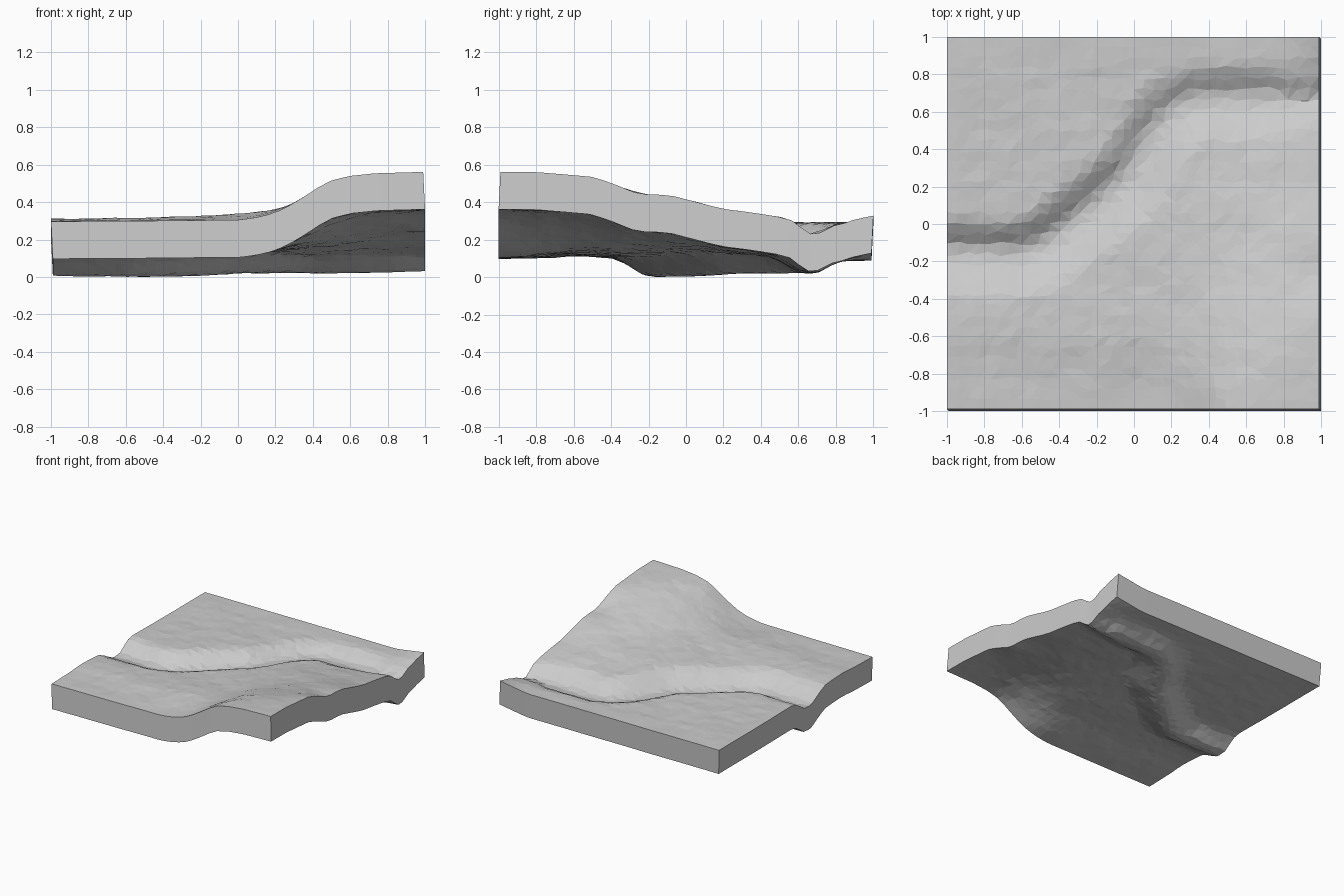
import bpy, bmesh, math, random
from mathutils import Vector, noise

if "Cube" in bpy.data.objects:
    bpy.data.objects.remove(bpy.data.objects["Cube"])

random.seed(4)
N = 36                      # grid cells per side
SHIFT = Vector((0.01, -0.01, -0.2))   # slightly leaning slab thickness

# river bank line (middle of the steep north bank), west to east
BANK = [(-1.3, -0.045), (-0.62, -0.06), (-0.52, -0.02), (-0.3, 0.15), (-0.12, 0.31),
        (0.0, 0.52), (0.1, 0.65), (0.22, 0.735), (0.34, 0.775), (0.72, 0.775),
        (0.86, 0.745), (1.3, 0.74)]
# hill profiles along the front edge (by x) and along the right edge (by y)
FRONT = [(-1, 0), (0, 0.03), (0.1, 0.08), (0.2, 0.17), (0.3, 0.36), (0.4, 0.6), (0.48, 0.8),
         (0.6, 0.92), (0.75, 0.975), (1, 1)]
RIGHT = [(-1, 1), (-0.8, 0.995), (-0.5, 0.89), (-0.4, 0.76), (-0.25, 0.54), (-0.15, 0.545),
         (-0.07, 0.51), (0.1, 0.34), (0.2, 0.25), (0.35, 0.18), (0.6, 0.03), (1, 0)]
FLOOR = [(-1, 0.212), (-0.5, 0.207), (-0.2, 0.212), (0, 0.225), (0.7, 0.228), (1, 0.236)]
# channel cut strength against distance south of the bank line
CHANNEL = [(-0.08, 0), (-0.03, 0.22), (0.05, 0.9), (0.09, 1), (0.15, 0.97),
           (0.2, 0.7), (0.28, 0.22), (0.34, 0)]
# low swell running across the south ground (by y)
SWELL = [(-1, 0), (-0.85, 0.003), (-0.72, 0.009), (-0.62, 0.017), (-0.5, 0.012), (-0.35, 0.003), (0, 0)]


def interp(table, t):
    if t <= table[0][0]:
        return table[0][1]
    for (a, u), (b, v) in zip(table, table[1:]):
        if t <= b:
            return u + (v - u) * (t - a) / (b - a)
    return table[-1][1]


def soft(table, t, w):
    """Profile value averaged over a window of half width w."""
    return sum(interp(table, t + w * k / 4) for k in range(-4, 5)) / 9


def hill_shape(x, y):
    """Sweep from the front profile to the right profile around the corner."""
    r = math.hypot(1 - x, 1 + y)
    a = math.atan2(1 + y, max(1e-6, 1 - x)) / (math.pi / 2)
    a = min(1, max(0, a))
    a_s = a * a * (3 - 2 * a)
    f = soft(FRONT, 1 - r, 0.02 + 0.15 * min(1, a * 3))
    g = soft(RIGHT, r - 1, 0.005 + 0.25 * min(1, (1 - a) * 4))
    return f * (1 - a_s) + g * a_s


def bank_distance(x, y):
    """Signed distance to the bank line, positive on the south side."""
    p, best, sign = Vector((x, y)), 9, 1
    for a, b in zip(BANK, BANK[1:]):
        a, b = Vector(a), Vector(b)
        ab = b - a
        t = min(1, max(0, (p - a).dot(ab) / ab.dot(ab)))
        d = (p - a - ab * t).length
        if d < best:
            best = d
            sign = 1 if ab.x * (p.y - a.y) - ab.y * (p.x - a.x) < 0 else -1
    return best * sign


def height(x, y):
    d = bank_distance(x, y)
    rough = 0.007 * noise.noise(Vector((x * 4, y * 4, 1.7))) + 0.006 * noise.noise(Vector((x * 11, y * 11, 5)))
    edge = max(abs(x), abs(y))
    rough *= min(1, (1 - edge) * 5 + 0.15)
    ground = 0.303 + rough
    if d < 0:               # flat north meadow, lifted at the far corner
        ground -= 0.002 + 0.005 * min(1, max(0, y * 2))
        ground += max(0, x - 0.75) * 0.85 * max(0, y - 0.82)
    else:
        hill = hill_shape(x, y)
        ground += 0.265 * hill
        ground += interp(SWELL, y) * (1 - hill) * (1 + 0.4 * math.exp(-(x + 0.2) ** 2 * 10))
    # the channel narrows toward the east edge
    width = 1 - 0.42 * max(0, (x - 0.65) / 0.35)
    cut = interp(CHANNEL, d * width if d < 0 else d / width)
    return ground + (interp(FLOOR, x) + rough * 0.3 - ground) * cut


# terrain slab
bm = bmesh.new()
bmesh.ops.create_grid(bm, x_segments=N, y_segments=N, size=1)
step = 2 / N
for v in bm.verts:
    x, y = v.co.x, v.co.y
    if abs(x) < 0.999:
        x += random.uniform(-0.22, 0.22) * step
    if abs(y) < 0.999:
        y += random.uniform(-0.22, 0.22) * step
    v.co = Vector((x * 0.995 - 0.005, y * 0.995 + 0.005, height(x, y)))
bmesh.ops.triangulate(bm, faces=bm.faces[:], quad_method='SHORT_EDGE')

# extrude the surface down into a slab
top = bm.faces[:]
ext = bmesh.ops.extrude_face_region(bm, geom=top, use_keep_orig=True)
low = [g for g in ext["geom"] if isinstance(g, bmesh.types.BMVert)]
bmesh.ops.translate(bm, verts=low, vec=SHIFT)
bmesh.ops.recalc_face_normals(bm, faces=bm.faces[:])

# rest on the ground
drop = min(v.co.z for v in bm.verts)
for v in bm.verts:
    v.co.z -= drop

mesh = bpy.data.meshes.new("terrain_slab")
bm.to_mesh(mesh)
bm.free()
grey = bpy.data.materials.new("plain grey")
grey.diffuse_color = (0.6, 0.6, 0.6, 1)
grey.use_nodes = True
grey.node_tree.nodes["Principled BSDF"].inputs["Base Color"].default_value = grey.diffuse_color
mesh.materials.append(grey)
slab = bpy.data.objects.new("terrain_slab", mesh)
bpy.context.collection.objects.link(slab)
